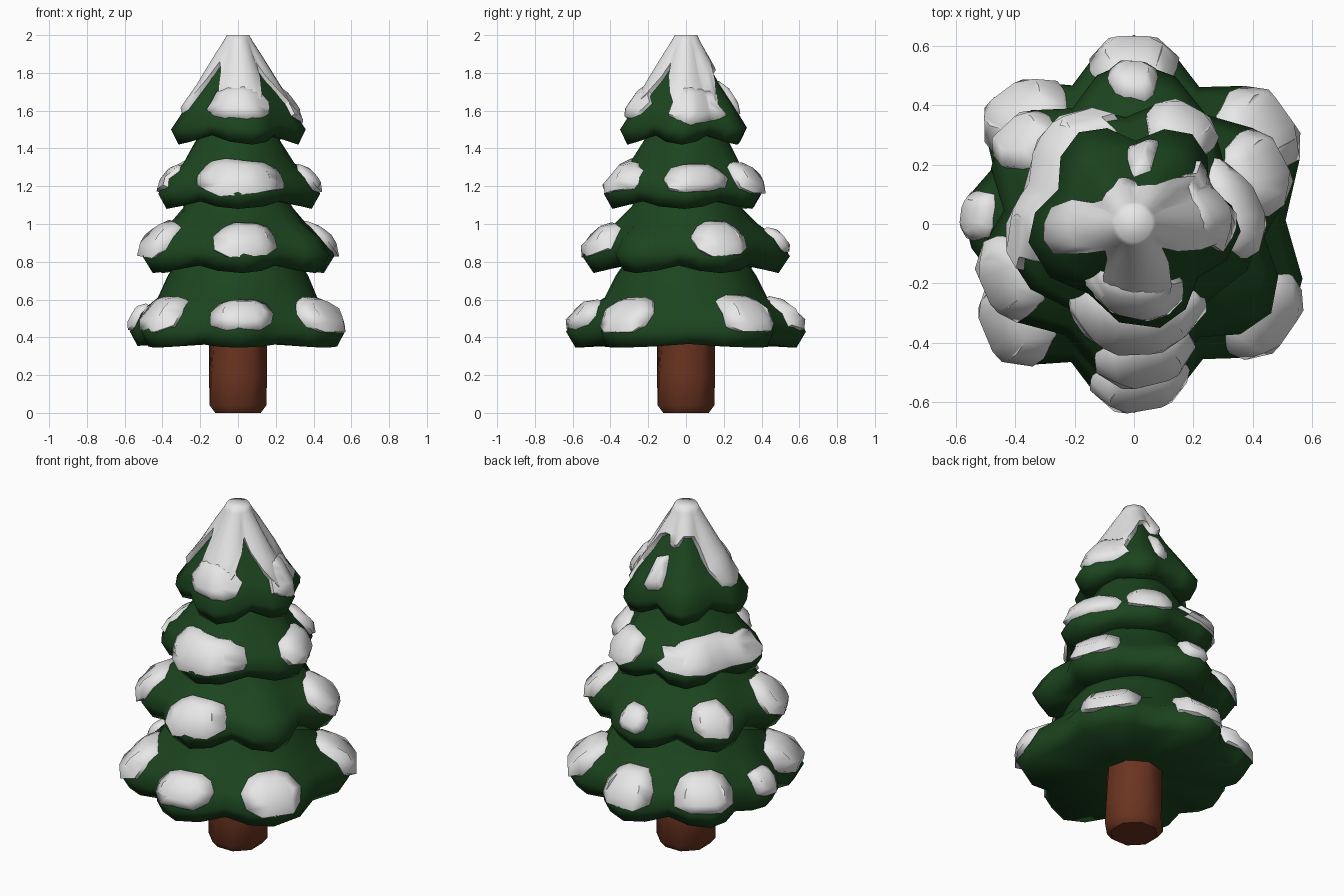
import bpy, bmesh, math, random
from mathutils import Vector

if "Cube" in bpy.data.objects:
    bpy.data.objects.remove(bpy.data.objects["Cube"])

random.seed(4)


def material(name, rgb):
    m = bpy.data.materials.new(name)
    m.diffuse_color = (*rgb, 1)
    m.use_nodes = True
    m.node_tree.nodes["Principled BSDF"].inputs["Base Color"].default_value = m.diffuse_color
    return m


GREEN = material("pine green", (0.0115, 0.060, 0.0135))
WHITE = material("snow white", (0.80, 0.80, 0.80))
BROWN = material("bark brown", (0.145, 0.034, 0.0145))


def finish(name, bm, mat, angle):
    bmesh.ops.recalc_face_normals(bm, faces=bm.faces)
    me = bpy.data.meshes.new(name)
    bm.to_mesh(me)
    bm.free()
    me.materials.append(mat)
    ob = bpy.data.objects.new(name, me)
    bpy.context.collection.objects.link(ob)
    bpy.ops.object.select_all(action='DESELECT')
    ob.select_set(True)
    bpy.context.view_layer.objects.active = ob
    bpy.ops.object.shade_smooth_by_angle(angle=math.radians(angle))


def loft(rings, cap_start=True, cap_end=True):
    bm = bmesh.new()
    vs = [[bm.verts.new(p) for p in r] for r in rings]
    n = len(vs[0])
    for a, b in zip(vs, vs[1:]):
        for i in range(n):
            j = (i + 1) % n
            bm.faces.new((a[i], a[j], b[j], b[i]))
    if cap_start:
        bm.faces.new(vs[0][::-1])
    if cap_end:
        bm.faces.new(vs[-1])
    return bm


class Tier:
    """Lobed branch layer: rows hold (lobe r, lobe z, valley r, valley z)."""

    def __init__(self, lobes, rows, small=None):
        self.lobes, self.rows, self.small = lobes, rows, small

    def weight(self, deg):
        ls = self.lobes
        for a, b in zip(ls, ls[1:] + [ls[0] + 360]):
            u = ((deg - a) % 360) / (b - a)
            if u <= 1:
                peak = 0.5 if (a if u < 0.5 else b) == self.small else 1
                return peak * (0.5 + 0.5 * math.cos(2 * math.pi * u)) ** 0.6
        return 1

    def point(self, deg, t):
        t = max(0, min(t, len(self.rows) - 1.001))
        i = int(t)
        f = t - i
        w = self.weight(deg)
        lr, lz, vr, vz = [p + (q - p) * f for p, q in zip(self.rows[i], self.rows[i + 1])]
        r, z, a = vr + (lr - vr) * w, vz + (lz - vz) * w, math.radians(deg)
        return Vector((r * math.cos(a), r * math.sin(a), z))

    def raised(self, deg, t, off):
        du = self.point(deg + 5, t) - self.point(deg - 5, t)
        dv = self.point(deg, t + 0.3) - self.point(deg, t - 0.3)
        return self.point(deg, t) + du.cross(dv).normalized() * off

    def build(self, name):
        angs = []
        for a, b in zip(self.lobes, self.lobes[1:] + [self.lobes[0] + 360]):
            angs += [a + (b - a) * u for u in (0, 0.24, 0.5, 0.76)]
        finish(name, loft([[self.point(a, t) for a in angs]
                           for t in range(len(self.rows))]), GREEN, 85)

    # snow patch: a low dome following the branch surface
    def snow(self, name, deg, half, t, dt):
        n = 18 if half > 30 else 10
        jit = [random.uniform(0.9, 1.12) for _ in range(n)]
        rings = []
        for s, off in ((1, -0.03), (0.9, 0.016), (0.5, 0.034)):
            ring = []
            for k in range(n):
                a = 2 * math.pi * k / n
                c, d = math.cos(a), math.sin(a)
                c = math.copysign(abs(c) ** 0.7, c) * jit[k] * s
                d = math.copysign(abs(d) ** 0.7, d) * jit[k] * s
                ring.append(self.raised(deg + half * c, t + dt * d, off))
            rings.append(ring)
        bm = loft(rings, cap_start=False, cap_end=False)
        bm.verts.ensure_lookup_table()
        inner = list(bm.verts)[-n:]
        # ladder fill so wide patches keep following the curve
        for k in range(n // 2):
            quad = (inner[k], inner[k + 1], inner[(n - k - 1) % n], inner[(n - k) % n])
            bm.faces.new(list(dict.fromkeys(quad)))
        finish(name, bm, WHITE, 65)


def rows(*rs):
    return [r if len(r) == 4 else r * 2 for r in rs]


# Branch layers, bottom to top
SEVEN = [-90, -36, 39, 90, 138, 178, 221]
tiers = [
    Tier(SEVEN, rows((.12, .37), (.585, .345, .48, .365), (.635, .43, .51, .43),
                     (.58, .53, .48, .52), (.43, .61, .42, .61), (.37, .73), (.28, .86)), 178),
    Tier([-87, -33, 22, 91, 145, 203],
         rows((.25, .80), (.49, .74, .39, .78), (.55, .83, .44, .85), (.495, .92, .40, .93),
              (.38, 1.0, .34, 1.0), (.29, 1.09), (.22, 1.2))),
    Tier([-90, -1, 64, 125, 194],
         rows((.2, 1.13), (.39, 1.08, .32, 1.12), (.435, 1.16, .36, 1.18), (.39, 1.24, .33, 1.25),
              (.30, 1.32, .27, 1.32), (.23, 1.43), (.16, 1.54))),
    Tier([-76, -4, 57, 121, 190],
         rows((.15, 1.48), (.32, 1.42, .25, 1.47), (.36, 1.5, .28, 1.53), (.28, 1.62, .23, 1.63),
              (.18, 1.76, .165, 1.74), (.11, 1.88, .09, 1.87), (.05, 1.97))),
]
for i, tier in enumerate(tiers):
    tier.build(f"branch_layer_{i + 1}")

# Snow patches: (angle, half width in degrees, centre row, half height in rows)
patches = [
    [(-87, 20, 2.95, 0.9), (-35, 18, 3.0, 1.1), (37, 19, 3.0, 1.1), (90, 17, 3.0, 1.0),
     (135, 19, 3.0, 1.1), (177, 10, 2.8, 0.8), (217, 21, 3.0, 1.1)],
    [(-84, 23, 3.0, 1.1), (24, 20, 3.0, 1.1), (90, 11, 2.9, 0.75),
     (142, 16, 3.0, 1.0), (204, 20, 3.0, 1.15)],
    [(-89, 46, 3.0, 1.2), (10, 28, 2.9, 1.0), (63, 20, 3.0, 1.1), (151, 52, 3.0, 1.1)],
    [(84, 13, 3.3, 0.8), (-92, 42, 3.1, 0.7), (14, 32, 3.0, 0.85)],
]
for i, (tier, plist) in enumerate(zip(tiers, patches)):
    for j, p in enumerate(plist):
        tier.snow(f"snow_patch_{i + 1}_{j + 1}", *p)


# Snow cap with fingers running down the top layer: (angle, half width, lowest row)
FINGERS = [(182, 36, 2.6), (-88, 46, 2.6), (12, 50, 2.5), (100, 20, 4.3)]


def cap_edge(deg):
    low = 4.7
    for a, h, t in FINGERS:
        d = abs((deg - a + 180) % 360 - 180)
        if d < h:
            low = min(low, 4.7 + (t - 4.7) * min(1, 1.8 * (1 - d / h)))
    return low


top = tiers[-1]
angs = [k * 10 for k in range(36)]
rings = [[top.raised(a, cap_edge(a), -0.02) for a in angs]]
for s in (0.08, 0.35, 0.7, 1):
    rings.append([top.raised(a, cap_edge(a) * (1 - s) + 5.9 * s, 0.022) for a in angs])
rings.append([Vector((.06 * math.cos(math.radians(a)), .06 * math.sin(math.radians(a)), 2.0))
              for a in angs])
finish("snow_cap", loft(rings, cap_start=False), WHITE, 65)

# Trunk: eight-sided, slightly twisted, bevelled foot
trunk = []
for r, z, twist in ((.13, 0, 0), (.163, .04, 0), (.16, .2, 6), (.155, .42, 14)):
    trunk.append([Vector((r * math.cos(a), r * math.sin(a), z))
                  for a in (math.radians(22.5 + twist + 45 * k) for k in range(8))])
finish("trunk", loft(trunk), BROWN, 50)
